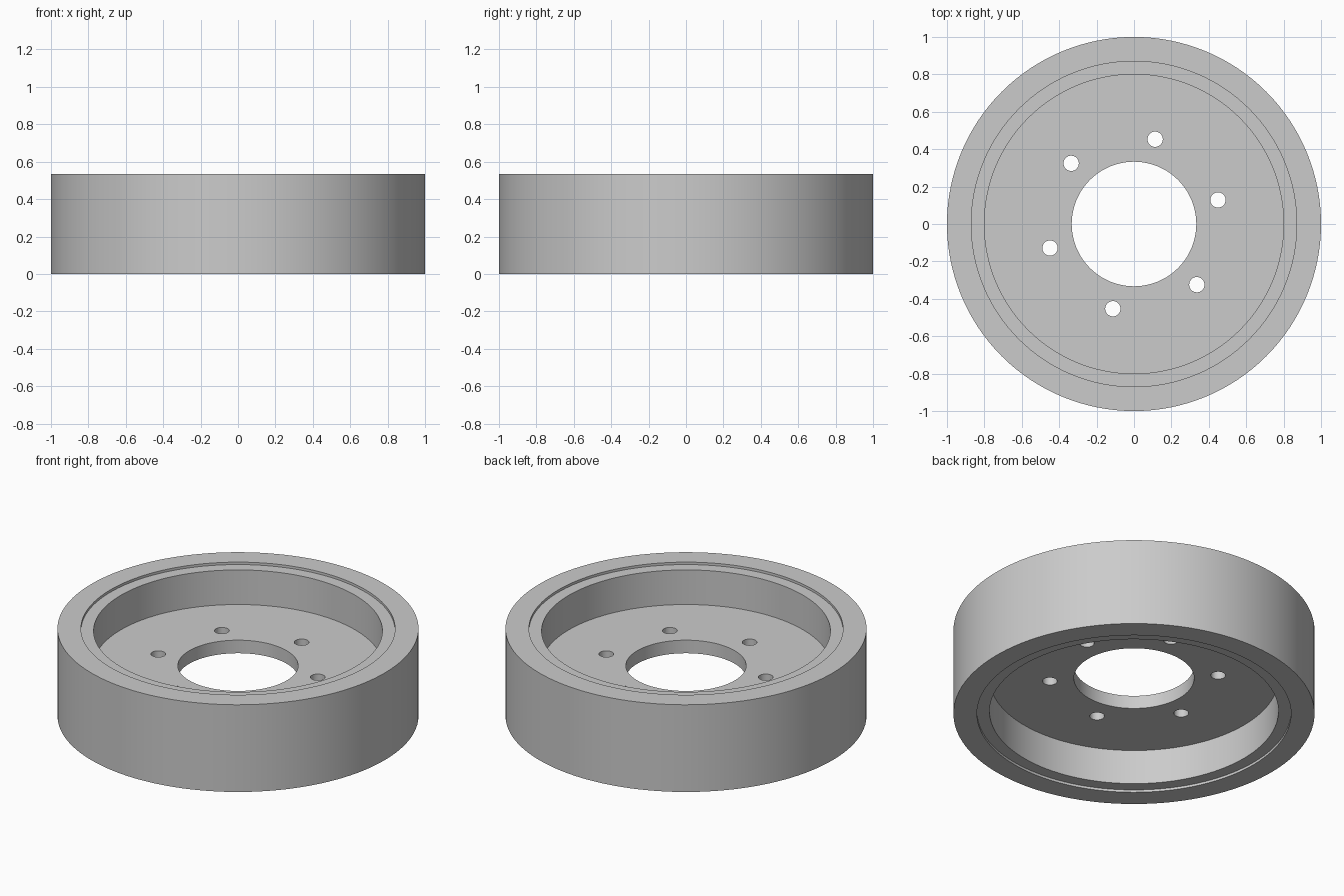
import bpy
import math

cube = bpy.data.objects.get("Cube")
if cube:
    bpy.data.objects.remove(cube, do_unlink=True)

SEGMENTS = 128
HEIGHT = 0.533
MID = HEIGHT / 2

grey = bpy.data.materials.new("plain grey")
grey.use_nodes = True
colour = (0.6, 0.6, 0.6, 1.0)
grey.diffuse_color = colour
grey.node_tree.nodes["Principled BSDF"].inputs["Base Color"].default_value = colour


def select_only(obj):
    bpy.ops.object.select_all(action='DESELECT')
    obj.select_set(True)
    bpy.context.view_layer.objects.active = obj


def lathe(name, profile):
    """Revolve a closed (radius, z) profile, listed counter-clockwise."""
    n = len(profile)
    verts, faces = [], []
    for s in range(SEGMENTS):
        a = 2 * math.pi * s / SEGMENTS
        verts += [(r * math.cos(a), r * math.sin(a), z) for r, z in profile]
        t = (s + 1) % SEGMENTS
        for i in range(n):
            j = (i + 1) % n
            faces.append((s * n + i, t * n + i, t * n + j, s * n + j))
    mesh = bpy.data.meshes.new(name)
    mesh.from_pydata(verts, [], faces)
    mesh.materials.append(grey)
    obj = bpy.data.objects.new(name, mesh)
    bpy.context.collection.objects.link(obj)
    return obj


# Outer tread: a plain thick band
tread = lathe("tread", [(0.87, 0), (1, 0), (1, HEIGHT), (0.87, HEIGHT)])

# Rim: a slightly recessed band with a central web and a wide bore
R_OUT, R_IN, R_BORE = 0.87, 0.80, 0.333
STEP, WEB = 0.015, 0.04
rim = lathe("rim", [
    (R_OUT, STEP), (R_OUT, HEIGHT - STEP), (R_IN, HEIGHT - STEP),
    (R_IN, MID + WEB), (R_BORE, MID + WEB),
    (R_BORE, MID - WEB), (R_IN, MID - WEB), (R_IN, STEP),
])

# Six bolt holes drilled through the web
for k in range(6):
    a = math.radians(16 + 60 * k)
    bpy.ops.mesh.primitive_cylinder_add(
        vertices=32, radius=0.041, depth=0.3,
        location=(0.467 * math.cos(a), 0.467 * math.sin(a), MID))
    cutter = bpy.context.object
    cutter.name = "bolt_hole_cutter"
    cutter.hide_render = True
    cutter.data.materials.append(grey)
    select_only(rim)
    cut = rim.modifiers.new("bolt hole", 'BOOLEAN')
    cut.operation = 'DIFFERENCE'
    cut.solver = 'EXACT'
    cut.object = cutter
    bpy.ops.object.modifier_apply(modifier=cut.name)
    bpy.data.objects.remove(cutter, do_unlink=True)

# Smooth round walls with crisp edges
for obj in (tread, rim):
    select_only(obj)
    bpy.ops.object.shade_smooth_by_angle(angle=math.radians(30))
